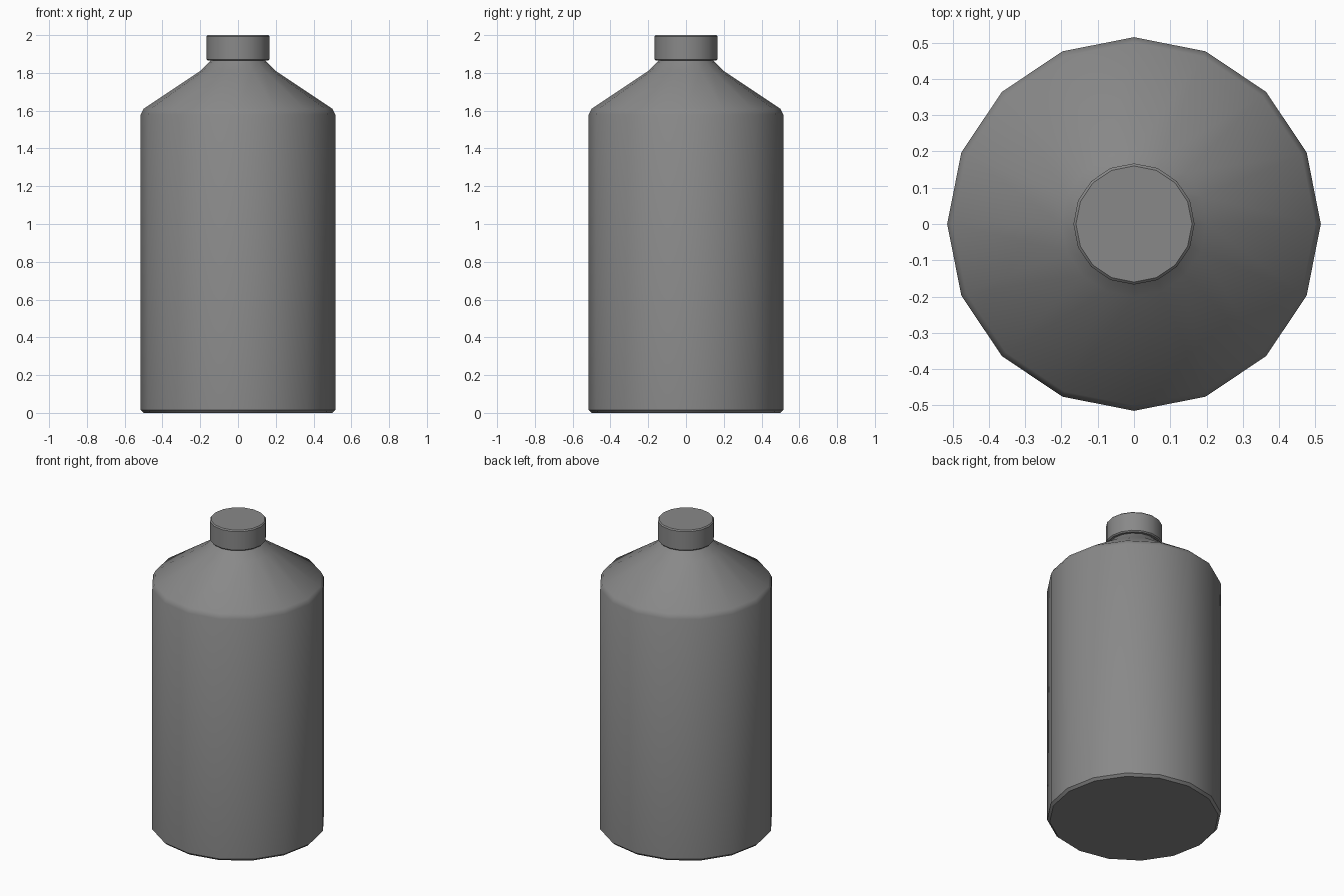
import bpy
import bmesh
import math

SIDES = 16

cube = bpy.data.objects.get("Cube")
if cube:
    bpy.data.objects.remove(cube, do_unlink=True)

# One plain grey for the whole bottle
grey = bpy.data.materials.new("mid_grey")
grey.use_nodes = True
colour = (0.25, 0.25, 0.25, 1)
grey.diffuse_color = colour
grey.node_tree.nodes["Principled BSDF"].inputs["Base Color"].default_value = colour


def lathe(name, profile, sharp_angle):
    """Turn a (radius, height) profile into a closed solid."""
    bm = bmesh.new()
    rings = []
    for r, z in profile:
        ring = []
        for i in range(SIDES):
            a = math.tau * i / SIDES
            ring.append(bm.verts.new((r * math.cos(a), r * math.sin(a), z)))
        rings.append(ring)
    for low, high in zip(rings, rings[1:]):
        for i in range(SIDES):
            j = (i + 1) % SIDES
            bm.faces.new((low[i], low[j], high[j], high[i]))
    bm.faces.new(rings[0][::-1])
    bm.faces.new(rings[-1])
    mesh = bpy.data.meshes.new(name)
    bm.to_mesh(mesh)
    bm.free()
    mesh.materials.append(grey)
    obj = bpy.data.objects.new(name, mesh)
    bpy.context.collection.objects.link(obj)
    bpy.ops.object.select_all(action="DESELECT")
    obj.select_set(True)
    bpy.context.view_layer.objects.active = obj
    bpy.ops.object.shade_smooth_by_angle(angle=math.radians(sharp_angle))
    return obj


# Body with bevelled base, sloping shoulder and short neck
lathe("bottle_body", [(0.5, 0), (0.515, 0.015), (0.515, 1.58), (0.5, 1.61),
                      (0.2, 1.81), (0.145, 1.865), (0.145, 1.9)], 40)

# Screw cap with a fine bevel on both rims
lathe("cap", [(0.16, 1.865), (0.167, 1.872), (0.167, 1.993), (0.16, 2)], 30)
